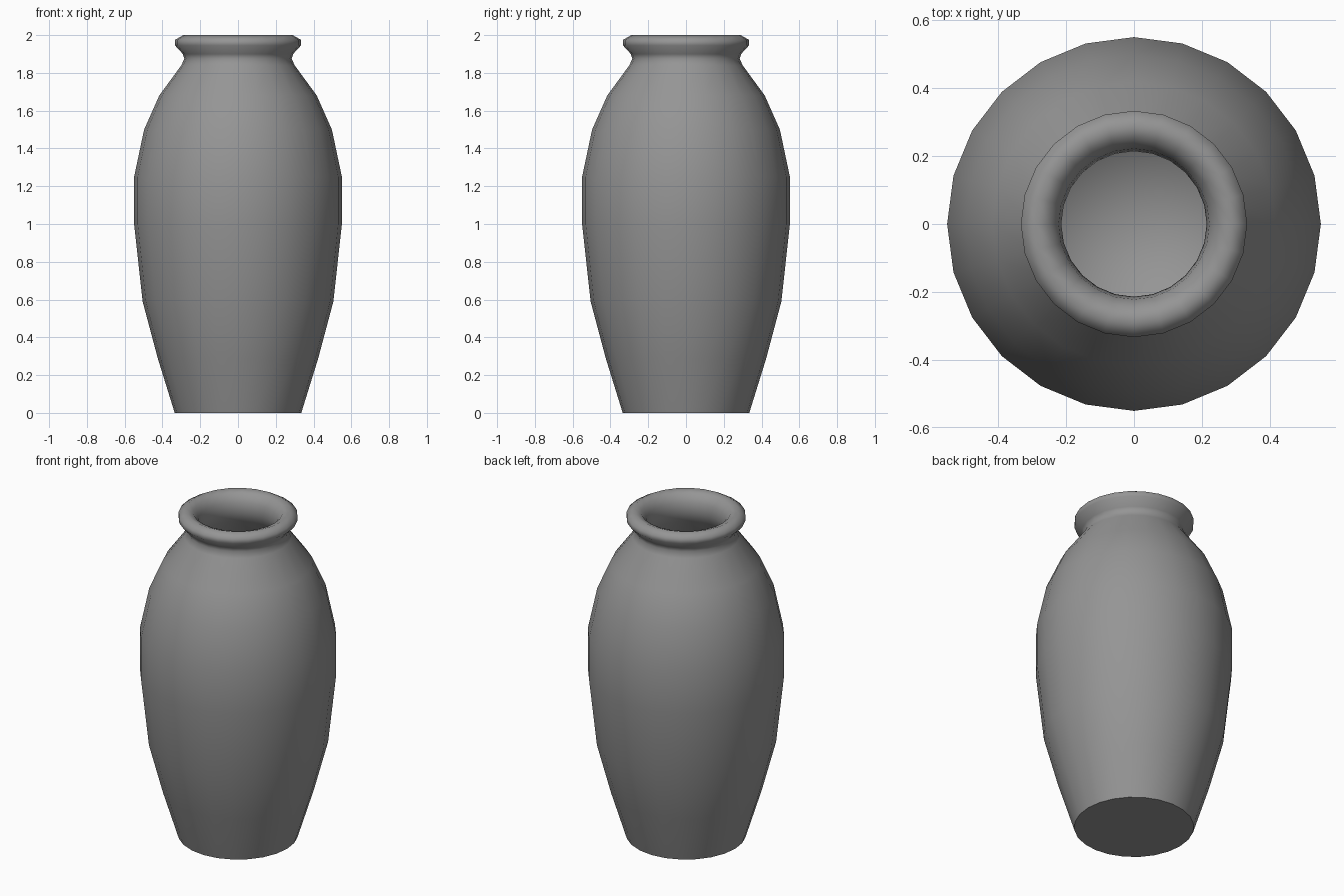
import bpy, bmesh, math

old = bpy.data.objects.get("Cube")
if old:
    bpy.data.objects.remove(old, do_unlink=True)

SIDES = 24

# Radius and height pairs, from the foot up the outside, over the lip and down inside
outer_wall = [(0.335, 0), (0.425, 0.29), (0.505, 0.59), (0.55, 1.0), (0.55, 1.25),
              (0.497, 1.5), (0.417, 1.68), (0.30, 1.84), (0.284, 1.875)]
lip = [(0.292, 1.90), (0.333, 1.945), (0.333, 1.975), (0.29, 2.0),
       (0.25, 1.985), (0.222, 1.94), (0.214, 1.88)]
inner_wall = [(0.235, 1.82), (0.36, 1.66), (0.44, 1.48), (0.49, 1.24), (0.49, 1.0),
              (0.445, 0.6), (0.37, 0.3), (0.28, 0.1)]

mat = bpy.data.materials.new("grey clay")
mat.use_nodes = True
grey = (0.3, 0.3, 0.3, 1)
mat.diffuse_color = grey
mat.node_tree.nodes["Principled BSDF"].inputs["Base Color"].default_value = grey

# Revolve the profile into rings
bm = bmesh.new()
rings = []
for r, z in outer_wall + lip + inner_wall:
    angles = [math.tau * i / SIDES for i in range(SIDES)]
    rings.append([bm.verts.new((r * math.cos(a), r * math.sin(a), z)) for a in angles])
for low, high in zip(rings, rings[1:]):
    for i in range(SIDES):
        j = (i + 1) % SIDES
        bm.faces.new((low[i], low[j], high[j], high[i]))

# Flat underside and a shallow dished floor inside
bm.faces.new(rings[0][::-1])
centre = bm.verts.new((0, 0, 0.05))
for i in range(SIDES):
    bm.faces.new((rings[-1][i], rings[-1][(i + 1) % SIDES], centre))
bmesh.ops.recalc_face_normals(bm, faces=bm.faces)

mesh = bpy.data.meshes.new("vase")
bm.to_mesh(mesh)
bm.free()
mesh.materials.append(mat)
vase = bpy.data.objects.new("vase", mesh)
bpy.context.collection.objects.link(vase)

# Smooth all round, with a crisp edge at the foot
bpy.ops.object.select_all(action="DESELECT")
vase.select_set(True)
bpy.context.view_layer.objects.active = vase
bpy.ops.object.shade_smooth_by_angle(angle=math.radians(65))
